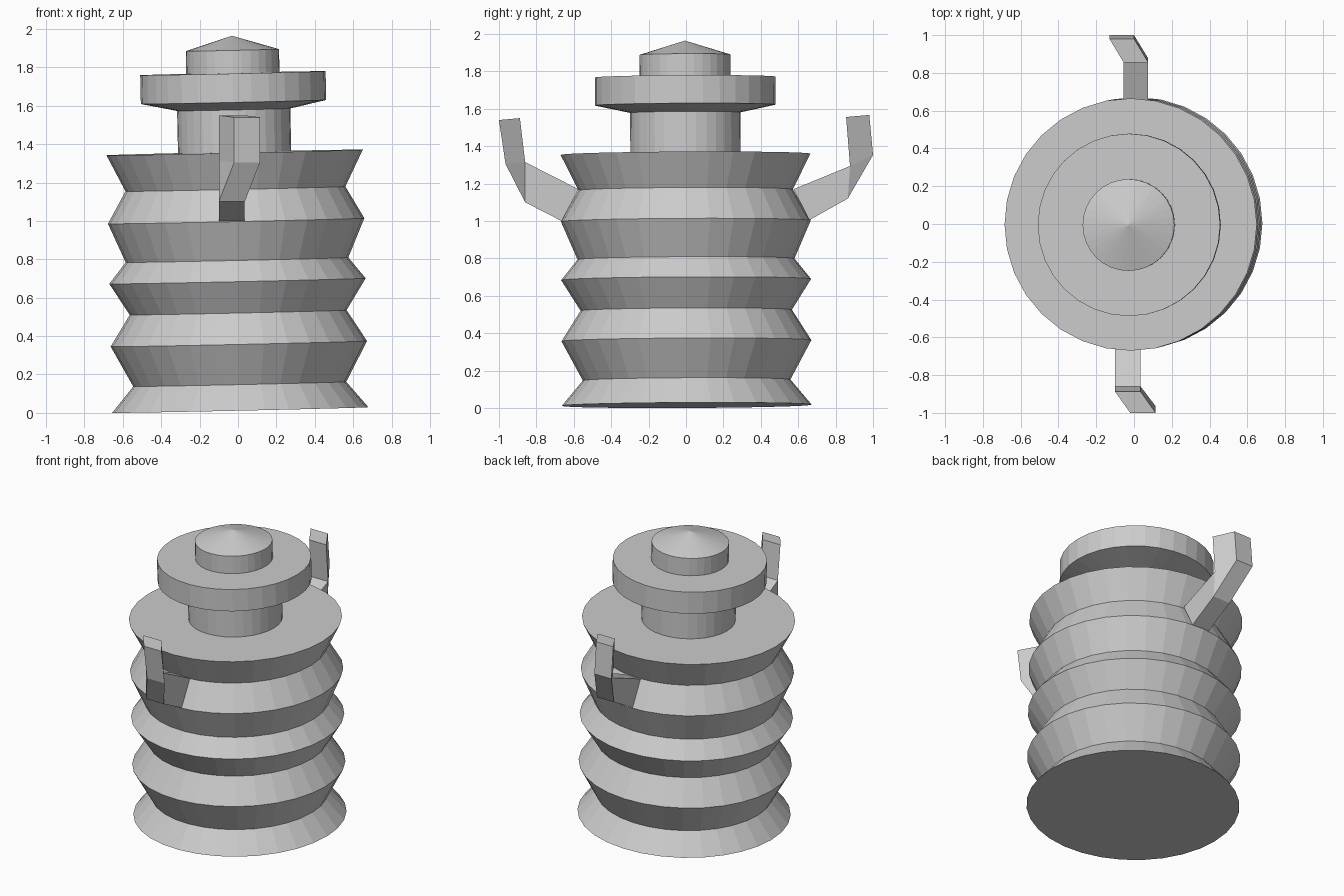
import bpy, bmesh, math

cube = bpy.data.objects.get("Cube")
if cube:
    bpy.data.objects.remove(cube)

SIDES = 32
grey = bpy.data.materials.new("plain grey")
grey.use_nodes = True
COLOUR = (0.6, 0.6, 0.6, 1)
grey.diffuse_color = COLOUR
grey.node_tree.nodes["Principled BSDF"].inputs["Base Color"].default_value = COLOUR


def finish(name, bm):
    bmesh.ops.recalc_face_normals(bm, faces=bm.faces)
    mesh = bpy.data.meshes.new(name)
    bm.to_mesh(mesh)
    bm.free()
    mesh.materials.append(grey)
    obj = bpy.data.objects.new(name, mesh)
    bpy.context.collection.objects.link(obj)
    return obj


def lathe(name, profile, tip=None):
    """Flat-faceted turned part from (radius, height) pairs, leaning slightly."""
    bm = bmesh.new()
    rings = [[bm.verts.new((r * math.cos(a), r * math.sin(a), z))
              for a in (math.tau * i / SIDES for i in range(SIDES))]
             for r, z in profile]
    for low, high in zip(rings, rings[1:]):
        for i in range(SIDES):
            j = (i + 1) % SIDES
            bm.faces.new((low[i], low[j], high[j], high[i]))
    bm.faces.new(rings[0])
    if tip is None:
        bm.faces.new(rings[-1])
    else:
        peak = bm.verts.new((0, 0, tip))
        for i in range(SIDES):
            bm.faces.new((rings[-1][i], rings[-1][(i + 1) % SIDES], peak))
    obj = finish(name, bm)
    obj.location = (0.012, 0.004, 0.015)
    obj.rotation_euler = (0.005, -0.022, 0)
    return obj


def arm(name, root_x, tip_x, outer, inner):
    """Bent arm; outer has root, elbow, bend, tip and inner has root, bend, tip."""
    bm = bmesh.new()

    def edge(xs, yz):
        return [bm.verts.new((x, *yz)) for x in xs]

    o = [edge(xs, p) for xs, p in zip((root_x, root_x, tip_x, tip_x), outer)]
    n = [edge(root_x, p) for p in inner]
    # outer, inner and end faces
    for a, b in ((o[0], o[1]), (o[1], o[2]), (o[2], o[3]),
                 (n[0], n[1]), (n[1], n[2]), (o[0], n[0]), (o[3], n[2])):
        bm.faces.new((a[0], a[1], b[1], b[0]))
    # both sides, with a wedge at the bend
    for s in (0, 1):
        bm.faces.new((o[0][s], o[1][s], n[1][s], n[0][s]))
        bm.faces.new((o[1][s], o[2][s], n[1][s]))
        bm.faces.new((o[2][s], o[3][s], n[2][s], n[1][s]))
    return finish(name, bm)


# Ribbed body
RIDGE = 0.668
lathe("ribbed_body", [(RIDGE, 0), (0.555, 0.135), (RIDGE, 0.345), (0.565, 0.508),
                      (RIDGE, 0.672), (0.58, 0.782), (RIDGE, 0.985),
                      (0.573, 1.152), (RIDGE, 1.342)])

# Neck, flared collar and pointed knob
lathe("neck", [(0.295, 1.33), (0.295, 1.57)])
lathe("collar", [(0.295, 1.565), (0.483, 1.605), (0.483, 1.755)])
lathe("knob", [(0.243, 1.75), (0.243, 1.875)], tip=1.95)

# Bent arms
arm("front_arm", (-0.1, 0.035), (-0.02, 0.115),
    [(-0.665, 1.0), (-0.86, 1.10), (-0.965, 1.305), (-1.0, 1.54)],
    [(-0.575, 1.17), (-0.86, 1.315), (-0.888, 1.55)])
arm("back_arm", (-0.055, 0.075), (-0.13, 0.0),
    [(0.66, 1.005), (0.865, 1.12), (1.0, 1.353), (0.98, 1.567)],
    [(0.575, 1.17), (0.877, 1.294), (0.856, 1.556)])
